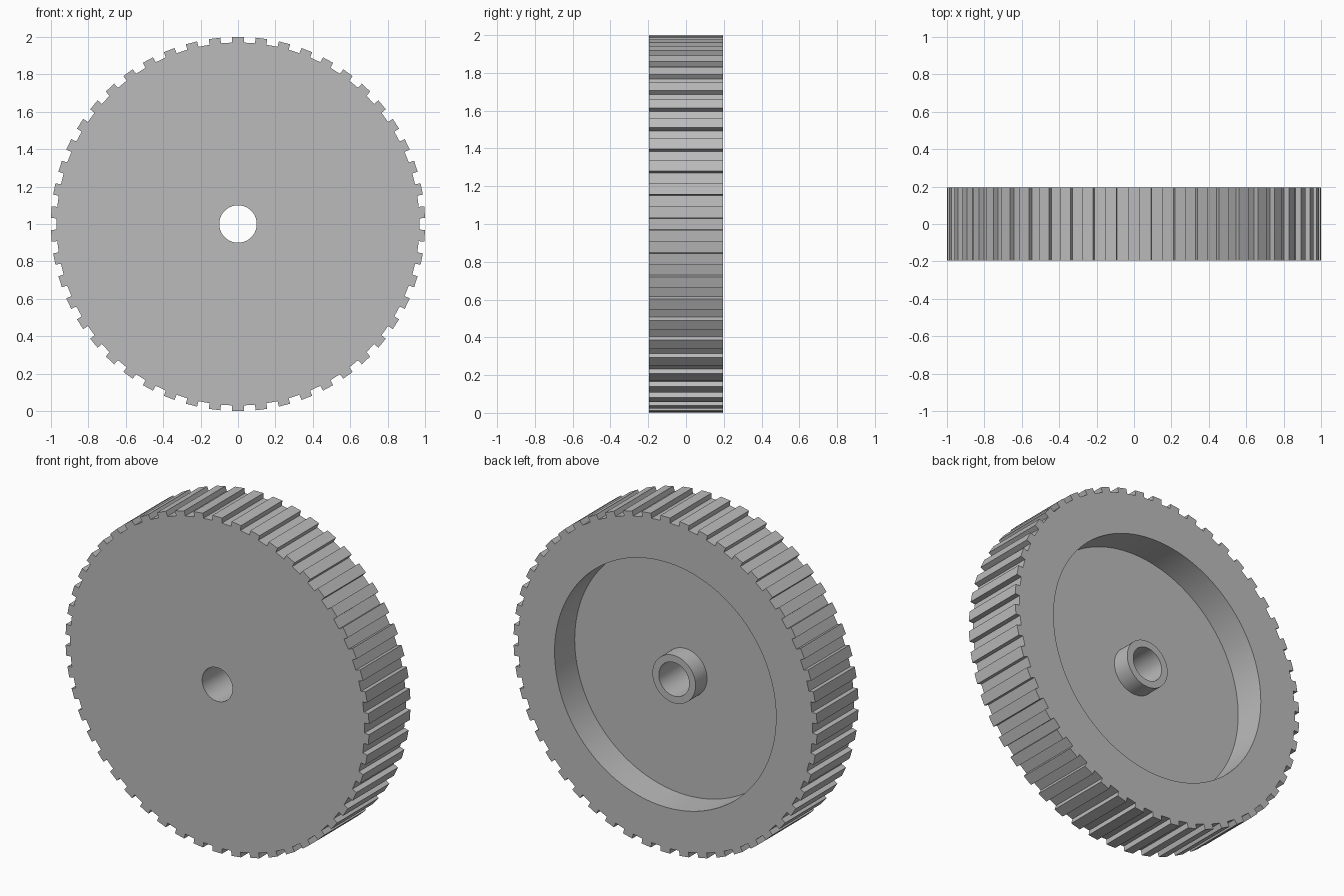
import bpy
import bmesh
from math import sin, cos, tau

cube = bpy.data.objects.get("Cube")
if cube:
    bpy.data.objects.remove(cube)

TEETH = 50
HALF_WIDTH = 0.195
FLOOR_Y = 0.005
HUB_Y = 0.113
STEPS = TEETH * 4

# Plain grey material
grey = bpy.data.materials.new("plain_grey")
grey.use_nodes = True
colour = (0.5, 0.5, 0.5, 1)
grey.diffuse_color = colour
grey.node_tree.nodes["Principled BSDF"].inputs["Base Color"].default_value = colour


def toothed_outline():
    """Square teeth around the rim, the first one pointing straight up."""
    tooth = [(-0.031, 0.97), (-0.031, 1), (0.031, 1), (0.031, 0.97)]
    points = []
    for i in range(TEETH):
        a = tau * i / TEETH
        points += [(x * cos(a) + r * sin(a), r * cos(a) - x * sin(a)) for x, r in tooth]
    return points


def circle(radius):
    angles = [tau * (i - 1.5) / STEPS for i in range(STEPS)]
    return [(radius * sin(a), radius * cos(a)) for a in angles]


# Cross-section loops: toothed rim, rear recess, hub and bore
sections = [
    (toothed_outline(), -HALF_WIDTH),
    (toothed_outline(), HALF_WIDTH),
    (circle(0.73), HALF_WIDTH),
    (circle(0.73), FLOOR_Y),
    (circle(0.142), FLOOR_Y),
    (circle(0.142), HUB_Y),
    (circle(0.1), HUB_Y),
    (circle(0.1), -HALF_WIDTH),
]

bm = bmesh.new()
rings = [[bm.verts.new((x, y, z + 1)) for x, z in outline] for outline, y in sections]
for k, ring in enumerate(rings):
    following = rings[(k + 1) % len(rings)]
    for i in range(STEPS):
        j = (i + 1) % STEPS
        bm.faces.new((ring[i], ring[j], following[j], following[i]))
bmesh.ops.recalc_face_normals(bm, faces=bm.faces)

mesh = bpy.data.meshes.new("toothed_wheel")
bm.to_mesh(mesh)
bm.free()
mesh.materials.append(grey)
wheel = bpy.data.objects.new("toothed_wheel", mesh)
bpy.context.collection.objects.link(wheel)

# Smooth the bore, hub and recess walls while keeping tooth edges crisp
bpy.ops.object.select_all(action="DESELECT")
wheel.select_set(True)
bpy.context.view_layer.objects.active = wheel
bpy.ops.object.shade_smooth_by_angle(angle=0.1)
